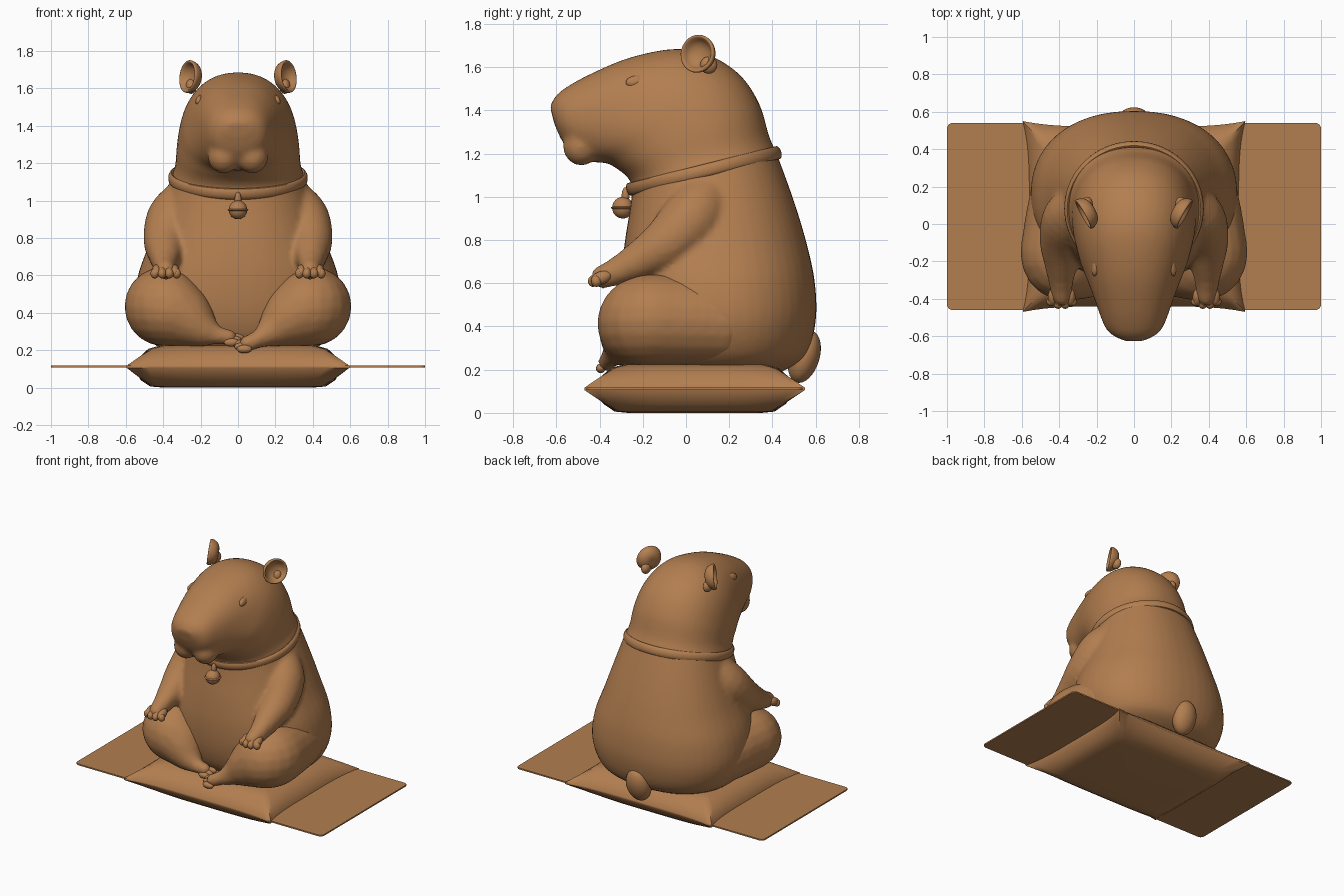
import bpy, bmesh, math
from mathutils import Vector, Matrix

if "Cube" in bpy.data.objects:
    bpy.data.objects.remove(bpy.data.objects["Cube"])

fur = bpy.data.materials.new("brown")
fur.diffuse_color = (0.45, 0.21, 0.08, 1)
fur.use_nodes = True
fur.node_tree.nodes["Principled BSDF"].inputs["Base Color"].default_value = fur.diffuse_color


def finish(name, bm, voxel=0, smooth=4, angle=40):
    bmesh.ops.recalc_face_normals(bm, faces=bm.faces)
    for f in bm.faces:
        f.smooth = True
    if not voxel:
        for e in bm.edges:
            e.smooth = e.calc_face_angle(0) < math.radians(angle)
    me = bpy.data.meshes.new(name)
    bm.to_mesh(me)
    bm.free()
    ob = bpy.data.objects.new(name, me)
    bpy.context.collection.objects.link(ob)
    me.materials.append(fur)
    if voxel:
        m = ob.modifiers.new("fuse", 'REMESH')
        m.mode, m.voxel_size, m.use_smooth_shade = 'VOXEL', voxel, True
        s = ob.modifiers.new("soften", 'SMOOTH')
        s.factor, s.iterations = 0.5, smooth


def spline(rows, steps):
    # Catmull-Rom through rows of numbers
    out, n = [], len(rows)
    for i in range(n - 1):
        a, b, c, d = (rows[max(0, min(n - 1, i + k))] for k in (-1, 0, 1, 2))
        for j in range(steps):
            t = j / steps
            out.append([0.5 * (2*q + (r - p)*t + (2*p - 5*q + 4*r - s)*t*t + (3*q - p - 3*r + s)*t**3)
                        for p, q, r, s in zip(a, b, c, d)])
    return out + [list(rows[-1])]


def skin(bm, rings, caps=True, closed=False):
    vs = [[bm.verts.new(p) for p in r] for r in rings]
    n = len(vs[0])
    pairs = list(zip(vs, vs[1:])) + ([(vs[-1], vs[0])] if closed else [])
    for a, b in pairs:
        for i in range(n):
            bm.faces.new((a[i], a[(i+1) % n], b[(i+1) % n], b[i]))
    if caps and not closed:
        bm.faces.new(vs[0])
        bm.faces.new(vs[-1])


def ball(bm, c, r, rot=0, axis='X', seg=24):
    r = (r, r, r) if isinstance(r, (int, float)) else r
    mat = Matrix.Translation(c) @ Matrix.Rotation(rot, 4, axis) @ Matrix.Diagonal((*r, 1))
    bmesh.ops.create_uvsphere(bm, u_segments=seg, v_segments=seg // 2, radius=1, matrix=mat)


def limb(bm, pts, steps=4):
    # chain of balls, fused later: rows are x, y, z, radius
    for x, y, z, r in spline(pts, steps):
        ball(bm, (x, y, z), r, seg=20 if r > .08 else 12)


# body and head: front y, front z, back y, back z, half width
sections = [
    (-.18, .20, .42, .18, .38), (-.25, .28, .55, .26, .49), (-.29, .42, .60, .42, .55),
    (-.30, .60, .597, .60, .535), (-.285, .78, .56, .78, .47), (-.26, .94, .50, .98, .41),
    (-.25, 1.05, .42, 1.20, .355), (-.28, 1.10, .385, 1.28, .335), (-.32, 1.13, .34, 1.43, .328),
    (-.35, 1.15, .25, 1.565, .315), (-.38, 1.158, .11, 1.655, .295), (-.42, 1.16, -.05, 1.685, .262),
    (-.46, 1.165, -.26, 1.645, .222), (-.51, 1.19, -.44, 1.57, .185), (-.55, 1.23, -.55, 1.51, .155),
    (-.58, 1.27, -.60, 1.47, .12), (-.61, 1.34, -.63, 1.42, .06)]
bm = bmesh.new()
rings = []
for fy, fz, by, bz, w in spline(sections, 4):
    ring = []
    for k in range(48):
        c, s = math.cos(k * math.tau / 48), math.sin(k * math.tau / 48)
        c = math.copysign(abs(c) ** 0.9, c)
        s = math.copysign(abs(s) ** 0.9, s)
        ring.append((w * s, (fy + by) / 2 + (by - fy) / 2 * c, (fz + bz) / 2 + (bz - fz) / 2 * c))
    rings.append(ring)
skin(bm, rings)
ball(bm, (0, -.575, 1.41), (.095, .052, .055))
for sx in (-1, 1):
    # lips and arm
    ball(bm, (sx * .077, -.485, 1.235), (.085, .085, .09))
    limb(bm, [(sx*.28, .09, .99, .13), (sx*.345, .03, .90, .145), (sx*.385, -.08, .79, .122),
              (sx*.39, -.21, .71, .09), (sx*.39, -.32, .655, .066), (sx*.387, -.385, .63, .055)])
finish("body_with_head_and_arms", bm, 0.016)

# fingers
for sx, side in ((-1, "left"), (1, "right")):
    bm = bmesh.new()
    for i in range(4):
        x = sx * (.328 + .039 * i)
        y = -.43 if i in (1, 2) else -.415
        skin_r = [Vector((sx * (.35 + .025 * i), -.37, .64)), Vector((x, y, .61))]
        mid = (skin_r[0] + skin_r[1]) / 2
        ball(bm, mid, (.026, .05, .03), .35, seg=16)
        ball(bm, skin_r[1], (.023, .024, .027), seg=16)
    finish("fingers_" + side, bm)

# crossed legs with feet and toes
for sx, side, dy, dz in ((-1, "left", .03, .025), (1, "right", -.02, -.01)):
    bm = bmesh.new()
    limb(bm, [(sx*.36, .14, .42, .2), (sx*.385, -.05, .43, .21), (sx*.39, -.19, .43, .208),
              (sx*.30, -.24, .385, .165), (sx*.20, -.29, .315, .095),
              (sx*.12, -.33 + dy/2, .27 + dz/2, .052), (sx*.05, -.345 + dy, .245 + dz, .043)], 5)
    finish("leg_" + side, bm, 0.015)
    bm = bmesh.new()
    for i in range(3):
        ball(bm, (sx*(.01 + .012*i), -.327 + dy - .024*i, .242 + dz - .013*i), (.042, .022, .022), seg=16)
    finish("toes_" + side, bm)

# closed eyes
for sx, side in ((-1, "left"), (1, "right")):
    bm = bmesh.new()
    ball(bm, (sx * .197, -.215, 1.53), (.026, .066, .034), sx * .25, 'Z')
    finish("eye_" + side, bm)

# ears: cupped bowls turned outward
cup = [(.0, -.035), (.04, -.034), (.07, -.018), (.085, .008), (.088, .026), (.08, .032),
       (.07, .022), (.055, .002), (.03, -.012), (.0, -.016)]
for sx, side in ((-1, "left"), (1, "right")):
    bm = bmesh.new()
    q = Vector((sx * .86, -.48, .12)).to_track_quat('Z', 'Y')
    base = Vector((sx * .245, .065, 1.66))
    skin(bm, [[base + q @ Vector((max(r, .001) * math.cos(a), max(r, .001) * math.sin(a), h))
               for a in (k * math.tau / 32 for k in range(32))] for r, h in spline(cup, 3)])
    ball(bm, (sx * .25, .105, 1.61), (.03, .04, .04))
    finish("ear_" + side, bm, angle=60)

# collar: slanted band around the neck
bm = bmesh.new()
rings = []
for k in range(72):
    a = k * math.tau / 72
    c, s = math.cos(a), math.sin(a)
    ring = []
    for j in range(12):
        b = j * math.tau / 12
        o, h = .016 * math.cos(b), .03 * math.sin(b)
        ring.append(((.357 + o) * s, .083 + (.343 + o) * c - h * .22, 1.12 + .085 * c + h))
    rings.append(ring)
skin(bm, rings, closed=True)
finish("collar", bm)

# bell with seam and hanger
bm = bmesh.new()
ball(bm, (0, -.292, .95), .05)
ball(bm, (0, -.292, .95), (.056, .056, .012))
ball(bm, (0, -.28, 1.005), (.018, .018, .04))
finish("bell", bm)

# tail
bm = bmesh.new()
ball(bm, (0, .548, .26), (.09, .07, .125), -.3, seg=32)
finish("tail", bm)

# cushion: pinched pillow with a sharp rim; z, half x, half y, edge pinch, corner rounding
bm = bmesh.new()
profile = [(.0, .40, .31, 0, .07), (.006, .47, .37, 0, .06), (.04, .52, .42, 0, .03),
           (.105, .595, .51, .06, 0), (.117, .595, .51, .06, 0), (.17, .53, .44, .02, .02),
           (.207, .48, .39, 0, .05), (.224, .42, .33, 0, .07)]
rings = []
for z, hx, hy, pinch, cr in profile:
    ring = []
    for side in range(4):
        for k in range(20):
            s = -1 + k / 10
            n = 1 - pinch * (1 - s ** 4)
            u, v = [(s, -n), (n, s), (-s, n), (-n, -s)][side]
            f = 1 - cr * (u * v) ** 4
            ring.append((hx * u * f, .04 + hy * v * f, z))
    rings.append(ring)
skin(bm, rings)
finish("cushion", bm, angle=50)

# flat mats on both sides
for sx, side in ((-1, "left"), (1, "right")):
    bm = bmesh.new()
    bmesh.ops.create_cube(bm, size=1, matrix=Matrix.Translation((sx * .78, .04, .112)) @ Matrix.Diagonal((.44, 1.0, .01, 1)))
    corners = [e for e in bm.edges if abs(e.verts[0].co.z - e.verts[1].co.z) > .005
               and abs(e.verts[0].co.x) > .9]
    bmesh.ops.bevel(bm, geom=corners, offset=.03, segments=5, affect='EDGES', profile=.5)
    finish("mat_" + side, bm)
